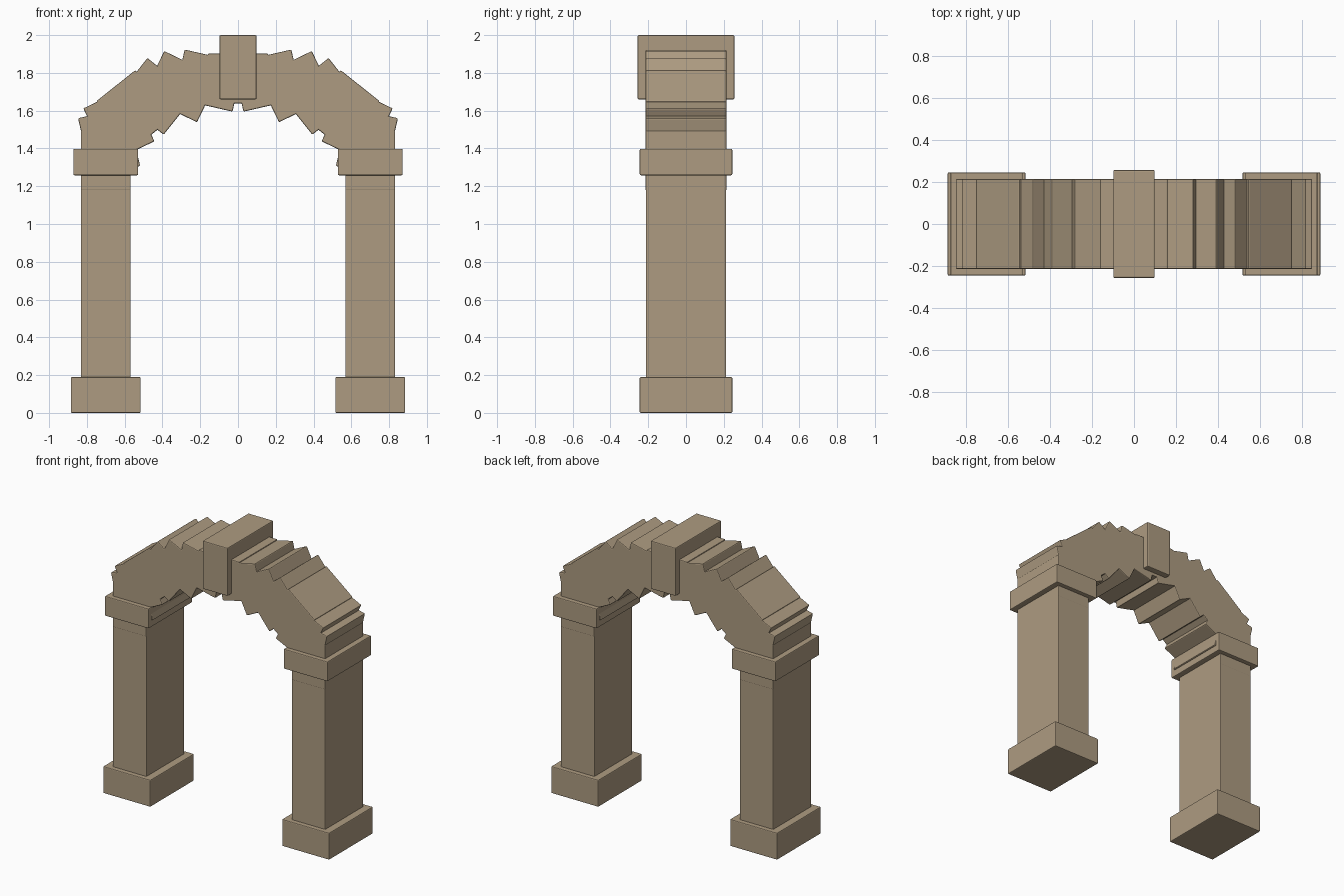
import bpy
from math import sin, cos, pi

if "Cube" in bpy.data.objects:
    bpy.data.objects.remove(bpy.data.objects["Cube"])

stone = bpy.data.materials.new("sandstone")
stone.diffuse_color = (0.42, 0.33, 0.22, 1)
stone.use_nodes = True
stone.node_tree.nodes["Principled BSDF"].inputs["Base Color"].default_value = stone.diffuse_color


def block(name, centre, size, tilt=0.0):
    """Stone block with slightly eased edges, tilted in the arch plane."""
    bpy.ops.mesh.primitive_cube_add(size=1, location=centre, rotation=(0, -tilt, 0))
    ob = bpy.context.object
    ob.name = name
    ob.scale = size
    bpy.ops.object.transform_apply(location=False, rotation=False, scale=True)
    bevel = ob.modifiers.new("eased_edges", 'BEVEL')
    bevel.width = 0.006
    bevel.segments = 2
    ob.data.materials.append(stone)
    return ob


# Piers: base, shaft and capital on each side
PIER_X = 0.70
for side, s in (("left", -1), ("right", 1)):
    x = s * PIER_X
    block(side + "_base", (x, 0, 0.095), (0.37, 0.49, 0.19))
    block(side + "_shaft", (x, 0, 0.735), (0.264, 0.426, 1.13))
    block(side + "_capital", (x, 0, 1.328), (0.343, 0.49, 0.14))

# Arch: overlapping stones along a half ellipse, each tilted against the curve
STEPS = 14
SPRING_Z, RISE = 1.337, 0.433
for i in range(STEPS + 1):
    a = -pi / 2 + pi * i / STEPS
    centre = (PIER_X * sin(a), 0, SPRING_Z + RISE * cos(a))
    block(f"arch_stone_{i + 1}", centre, (0.32, 0.428, 0.264), tilt=a)

# Keystone
block("keystone", (0, 0, 1.83), (0.196, 0.513, 0.34))
